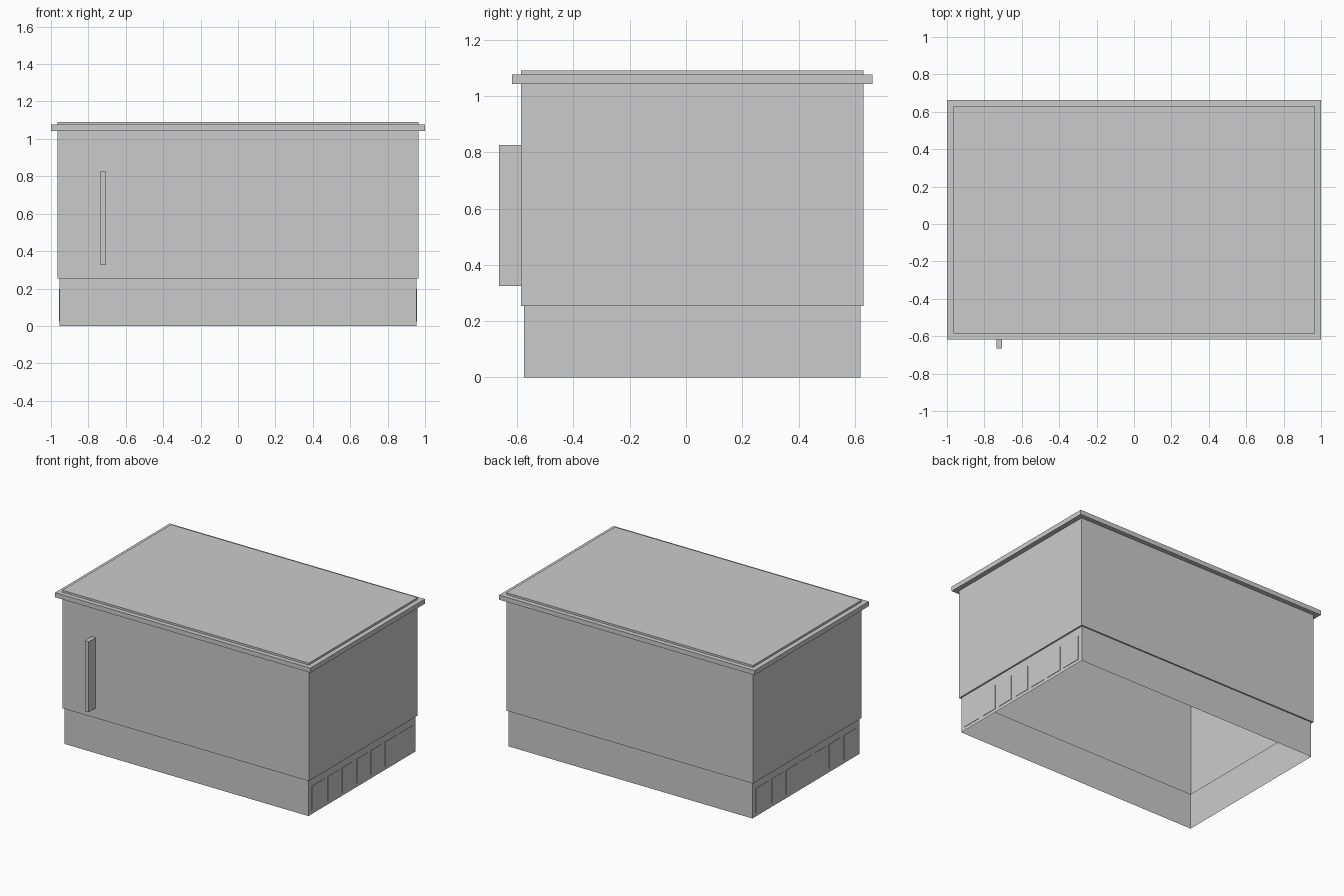
import bpy
import bmesh

cube = bpy.data.objects.get("Cube")
if cube:
    bpy.data.objects.remove(cube, do_unlink=True)

grey = bpy.data.materials.new("light_grey")
grey.use_nodes = True
colour = (0.6, 0.6, 0.6, 1)
grey.diffuse_color = colour
grey.node_tree.nodes["Principled BSDF"].inputs["Base Color"].default_value = colour


def rings(name, levels, cap=False, closed=False):
    """Join stacked rectangles (half width, front y, back y, z) into a shell."""
    bm = bmesh.new()
    loops = [[bm.verts.new(p) for p in
              ((-w, f, z), (w, f, z), (w, b, z), (-w, b, z))]
             for w, f, b, z in levels]
    pairs = list(zip(loops, loops[1:]))
    if closed:
        pairs.append((loops[-1], loops[0]))
    for low, high in pairs:
        for i in range(4):
            j = (i + 1) % 4
            bm.faces.new((low[i], low[j], high[j], high[i]))
    if cap:
        bm.faces.new(loops[-1])
    return finish(name, bm)


def box(name, low, high):
    """Closed box between two opposite corners."""
    bm = bmesh.new()
    bmesh.ops.create_cube(bm, size=1)
    for v in bm.verts:
        v.co = [low[i] if v.co[i] < 0 else high[i] for i in range(3)]
    return finish(name, bm)


def finish(name, bm):
    mesh = bpy.data.meshes.new(name)
    bm.to_mesh(mesh)
    bm.free()
    mesh.materials.append(grey)
    obj = bpy.data.objects.new(name, mesh)
    bpy.context.collection.objects.link(obj)
    return obj


# Footprints: half width, front y, back y
base = (0.955, -0.576, 0.621)
body = (0.966, -0.586, 0.631)
rim = (1.0, -0.618, 0.663)
seam, top = 0.254, 1.09

# Plinth, open underneath
rings("base", [(*base, 0), (*base, seam)])

# Cabinet with a narrow ledge below and a closed top
rings("body", [(*base, seam), (*body, seam), (*body, top)], cap=True)

# Overhanging lid rim around the cabinet
under, over = 1.043, 1.076
rings("lid_rim", [(*body, under), (*rim, under), (*rim, over), (*body, over)],
      closed=True)

# Upright door handle
box("handle", (-0.734, -0.665, 0.325), (-0.705, body[1], 0.825))

# Row of vent panels on both ends of the plinth
spans = [(-0.541, -0.399), (-0.363, -0.238), (-0.199, -0.077), (-0.039, 0.084),
         (0.121, 0.246), (0.281, 0.406), (0.441, 0.585)]
for side, label in ((1, "left"), (-1, "right")):
    inner, outer = side * base[0], side * (base[0] + 0.003)
    for n, (y0, y1) in enumerate(spans, 1):
        box(f"{label}_vent_{n}", (min(inner, outer), y0, 0.025),
            (max(inner, outer), y1, 0.198))
